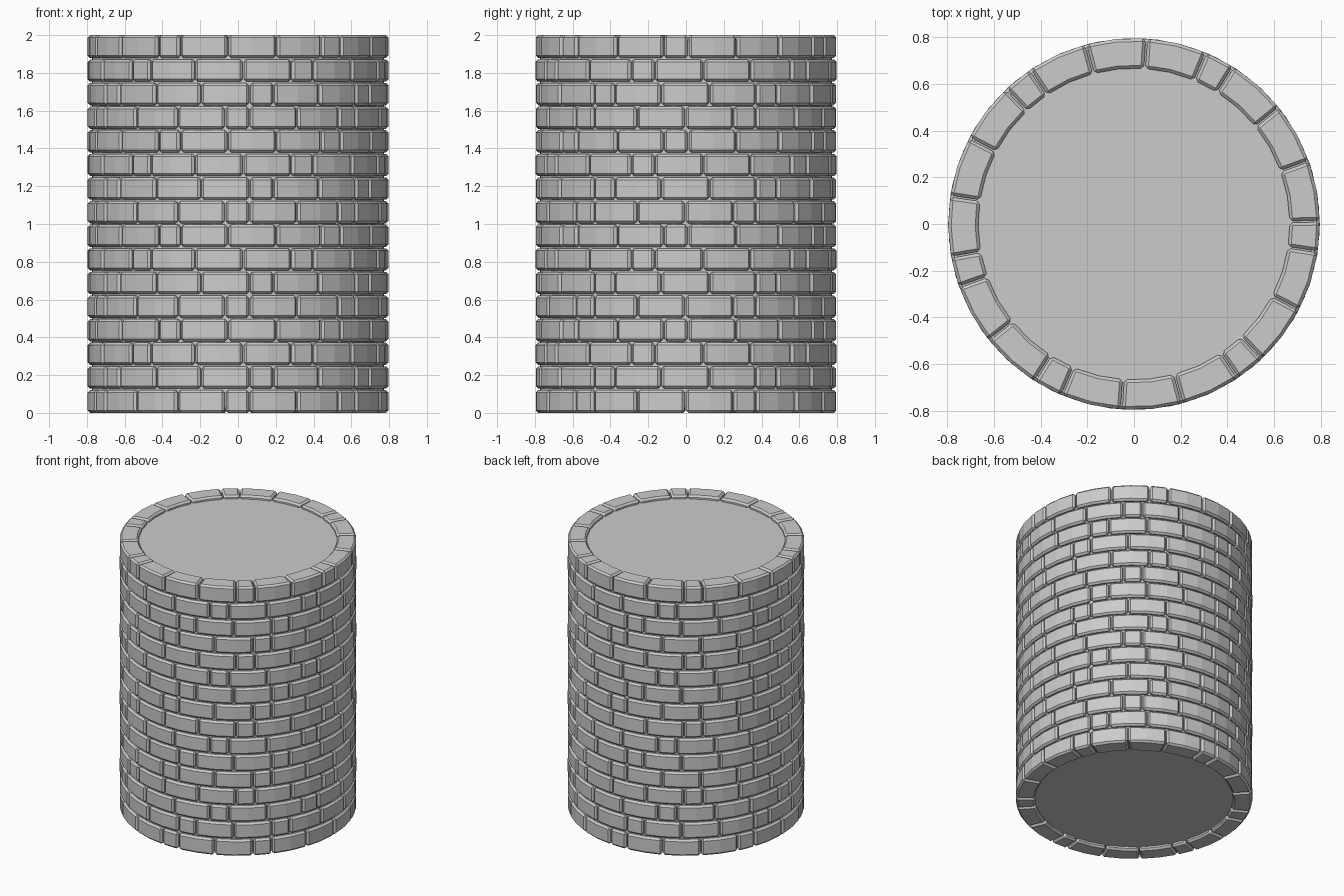
import bpy, bmesh
from math import cos, sin, radians

if "Cube" in bpy.data.objects:
    bpy.data.objects.remove(bpy.data.objects["Cube"])

COURSES, H = 16, 0.125
R_OUT, R_IN = 0.797, 0.668
GAP = 0.007                          # mortar gap
UNIT = 360 / 38                      # half-brick angle
# long (2) and short (1) bricks around the ring, beginning at a short one
PATTERN = [1, 2, 2, 1, 2, 2, 2, 1, 2, 2, 2, 1, 2, 2, 2, 1, 2, 2, 1, 2, 2, 2]
STARTS = [265, 274.5, 291, 304]      # course offsets, repeating every four


def add_brick(bm, a0, a1, z0, z1, segs):
    """Curved block between two angles, closed on all sides."""
    rings = []
    for i in range(segs + 1):
        a = radians(a0 + (a1 - a0) * i / segs)
        rings.append([bm.verts.new((r * cos(a), r * sin(a), z))
                      for r, z in ((R_IN, z0), (R_OUT, z0), (R_OUT, z1), (R_IN, z1))])
    for p, q in zip(rings, rings[1:]):
        for j in range(4):
            k = (j + 1) % 4
            bm.faces.new((p[j], p[k], q[k], q[j]))
    bm.faces.new(rings[0])
    bm.faces.new(rings[-1][::-1])


# brick courses
for c in range(COURSES):
    bm = bmesh.new()
    z0 = c * H + (0 if c == 0 else GAP / 2)
    z1 = (c + 1) * H - (0 if c == COURSES - 1 else GAP / 2)
    half = 0.27                      # half joint width in degrees
    a = STARTS[c % 4]
    for n in PATTERN:
        b = a + n * UNIT
        add_brick(bm, a + half, b - half, z0, z1, n)
        a = b
    bmesh.ops.recalc_face_normals(bm, faces=bm.faces)
    me = bpy.data.meshes.new("brick_course")
    bm.to_mesh(me)
    bm.free()
    ob = bpy.data.objects.new(f"brick_course_{c + 1}", me)
    bpy.context.collection.objects.link(ob)
    bev = ob.modifiers.new("chamfer", 'BEVEL')
    bev.width = 0.013
    bev.segments = 1
    bev.limit_method = 'ANGLE'
    bev.angle_limit = radians(40)

# mortar core, slightly recessed at top, bottom and joints
bpy.ops.mesh.primitive_cylinder_add(vertices=76, radius=0.772, depth=1.95,
                                    location=(0, 0, 1.0))
bpy.context.object.name = "mortar_core"
